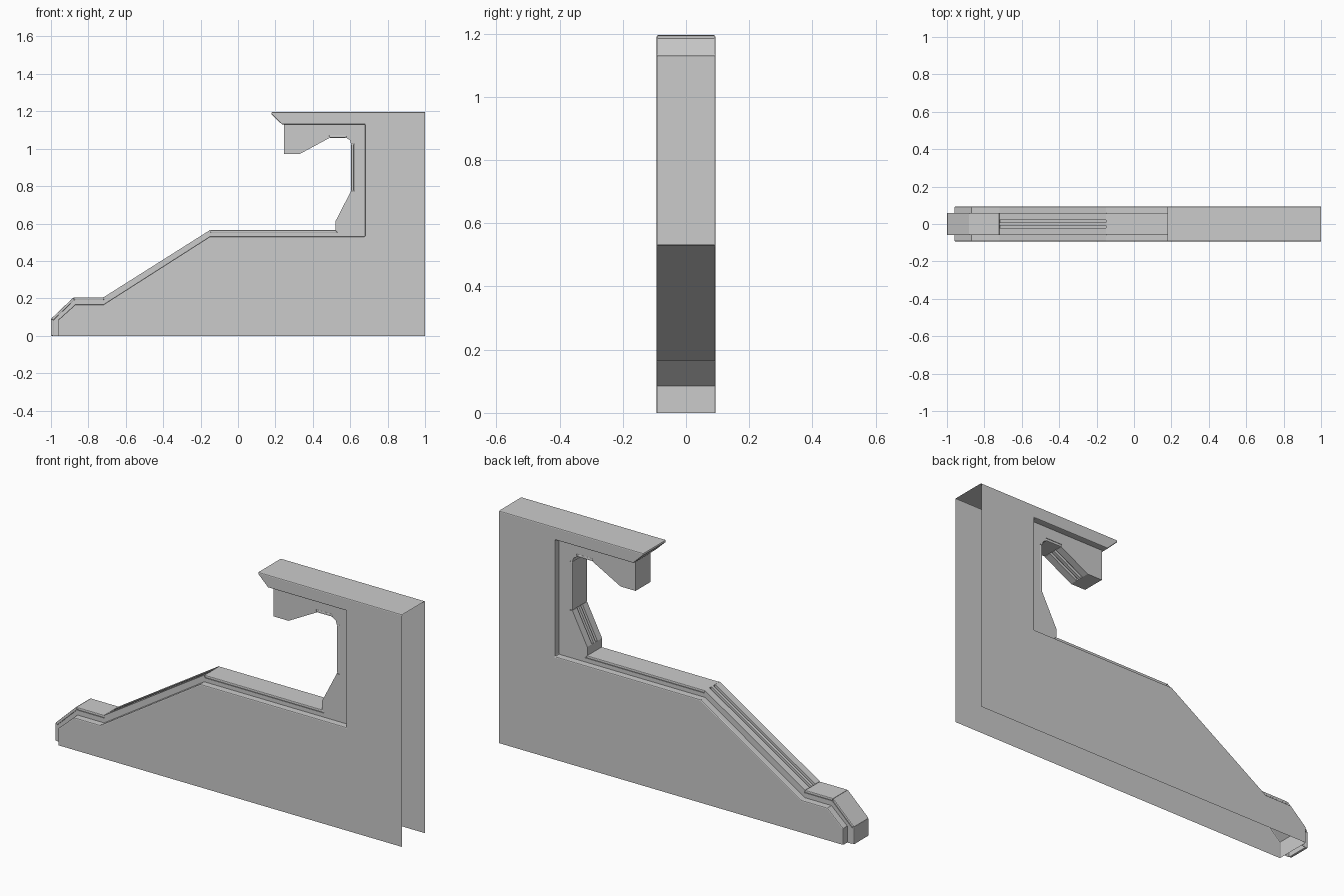
import bpy, bmesh
from mathutils import Vector

if "Cube" in bpy.data.objects:
    bpy.data.objects.remove(bpy.data.objects["Cube"])


def make_prism(name, outline, y0, y1, open_edges=(), bevel=0.0):
    """Extrude an XZ outline along y; edges listed in open_edges get no wall."""
    bm = bmesh.new()
    front = [bm.verts.new((x, y0, z)) for x, z in outline]
    back = [bm.verts.new((x, y1, z)) for x, z in outline]
    n = len(outline)
    bm.faces.new(front)
    bm.faces.new(back[::-1])
    for i in range(n):
        if i not in open_edges:
            j = (i + 1) % n
            bm.faces.new((front[j], front[i], back[i], back[j]))
    bmesh.ops.recalc_face_normals(bm, faces=bm.faces[:])
    mesh = bpy.data.meshes.new(name)
    bm.to_mesh(mesh)
    bm.free()
    obj = bpy.data.objects.new(name, mesh)
    bpy.context.collection.objects.link(obj)
    if bevel:
        mod = obj.modifiers.new("bevel", 'BEVEL')
        mod.width = bevel
        mod.segments = 2
        mod.limit_method = 'ANGLE'
        mod.angle_limit = 0.9
    return obj


def inset(path, d):
    """Offset an open path to its right-hand side with mitred corners."""
    pts = [Vector(p) for p in path]
    normals = []
    for a, b in zip(pts, pts[1:]):
        t = (b - a).normalized()
        normals.append(Vector((t.y, -t.x)))
    result = []
    for i, p in enumerate(pts):
        n0 = normals[max(i - 1, 0)]
        n1 = normals[min(i, len(normals) - 1)]
        result.append(p + (n0 + n1) * (d / (1 + n0.dot(n1))))
    return result


# Hollow outer housing, open underneath and at the back end
step = [(-0.96, 0), (-0.96, 0.085), (-0.87, 0.166), (-0.72, 0.166),
        (-0.15, 0.53), (0.68, 0.53), (0.68, 1.13)]
housing = step + [(0.235, 1.13), (0.178, 1.185), (0.178, 1.195), (1, 1.195), (1, 0)]
make_prism("housing", housing, -0.093, 0.093,
           open_edges=(len(housing) - 2, len(housing) - 1), bevel=0.005)

# Narrower inner trim core, open where it meets the housing
path = [(-1, 0), (-1, 0.09), (-0.88, 0.205), (-0.72, 0.205), (-0.15, 0.565),
        (0.52, 0.565), (0.52, 0.61), (0.605, 0.775), (0.605, 1.025),
        (0.598, 1.047), (0.578, 1.058), (0.49, 1.058), (0.33, 0.972),
        (0.245, 0.972), (0.245, 1.13)]
inner = inset(path, 0.014)
core = [tuple(p) for p in inner] + step[::-1]
first = len(inner) - 1
make_prism("trim_core", core, -0.06, 0.06, open_edges=range(first, len(core)))

# Raised pads on flat runs, split into rails with grooves on the sloped runs
rail_runs = {3, 6, 11}
rails = [(-0.06, -0.022), (-0.008, 0.008), (0.022, 0.06)]
for i in range(len(path) - 1):
    quad = [path[i], path[i + 1], tuple(inner[i + 1]), tuple(inner[i])]
    if i in rail_runs:
        for k, (y0, y1) in enumerate(rails):
            make_prism(f"slope_rail_{i}_{k}", quad, y0, y1)
    else:
        long_run = (Vector(path[i]) - Vector(path[i + 1])).length > 0.06
        make_prism(f"trim_pad_{i}", quad, -0.06, 0.06,
                   bevel=0.004 if long_run and i < 12 else 0.0)
